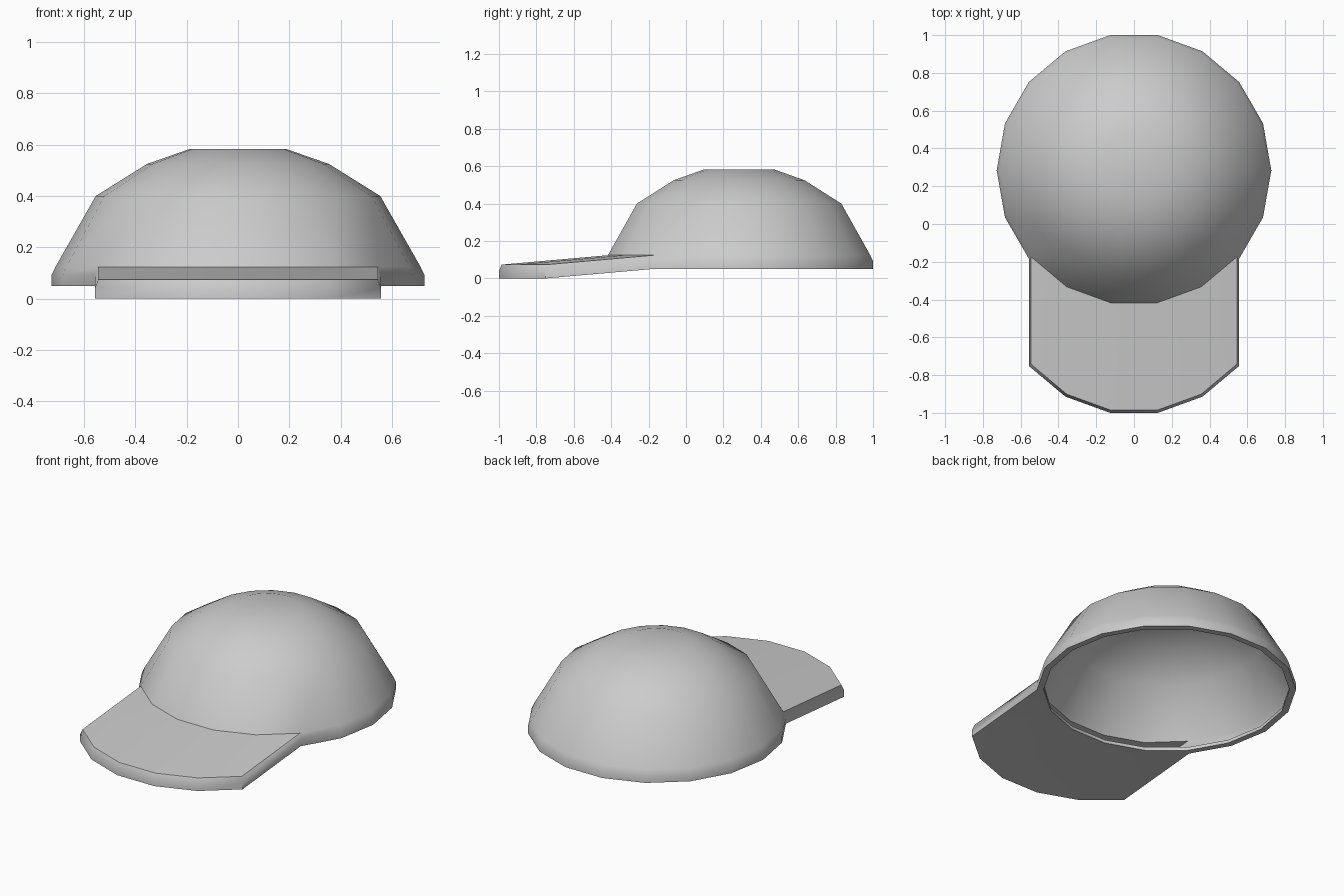
import bpy, bmesh
from math import sin, cos, radians
from mathutils import Vector

if "Cube" in bpy.data.objects:
    bpy.data.objects.remove(bpy.data.objects["Cube"])

SIDES = 18
BRIM = range(11, 16)              # rim segments that carry the brim
CY = 0.284
SHIFT = Vector((0, -0.568, -0.05))

# (radius, height) from the turned-in lip, round the rim, up to the crown
PROFILE = [(0.69, 0.05), (0.727, 0.05), (0.727, 0.092), (0.712, 0.124),
           (0.555, 0.40), (0.355, 0.525), (0.19, 0.583)]


def point(r, z, k):
    a = radians(k * 360 / SIDES)
    return Vector((r * cos(a), CY + r * sin(a), z))


bm = bmesh.new()

# Crown: faceted dome, open where the brim joins
rings = [[bm.verts.new(point(r, z, k)) for k in range(SIDES)] for r, z in PROFILE]
for i, (a, b) in enumerate(zip(rings, rings[1:])):
    for k in range(SIDES):
        if i in (1, 2) and k in BRIM:
            continue
        n = (k + 1) % SIDES
        bm.faces.new((a[k], a[n], b[n], b[k]))
bm.faces.new(rings[-1])

# Brim: the front rim segments drawn forward and slightly down
cols = range(BRIM.start, BRIM.stop + 1)
back = [[rings[i][k] for k in cols] for i in (1, 2, 3)]
front = [[bm.verts.new(v.co + SHIFT) for v in row] for row in back]
last = len(cols) - 1
for j in range(last):
    bm.faces.new((back[2][j], front[2][j], front[2][j + 1], back[2][j + 1]))
    bm.faces.new((back[0][j], back[0][j + 1], front[0][j + 1], front[0][j]))
    for i in range(2):
        bm.faces.new((front[i][j], front[i][j + 1], front[i + 1][j + 1], front[i + 1][j]))
for i in range(2):
    bm.faces.new((back[i][0], front[i][0], front[i + 1][0], back[i + 1][0]))
    bm.faces.new((front[i][last], back[i][last], back[i + 1][last], front[i + 1][last]))

mesh = bpy.data.meshes.new("cap")
bm.to_mesh(mesh)
bm.free()
cap = bpy.data.objects.new("cap", mesh)
bpy.context.collection.objects.link(cap)
bpy.context.view_layer.objects.active = cap
cap.select_set(True)

# Cloth thickness, turned inward
solid = cap.modifiers.new("thickness", 'SOLIDIFY')
solid.thickness = 0.02
solid.offset = -1
bpy.ops.object.modifier_apply(modifier=solid.name)
bpy.ops.object.shade_smooth_by_angle(angle=radians(48))
